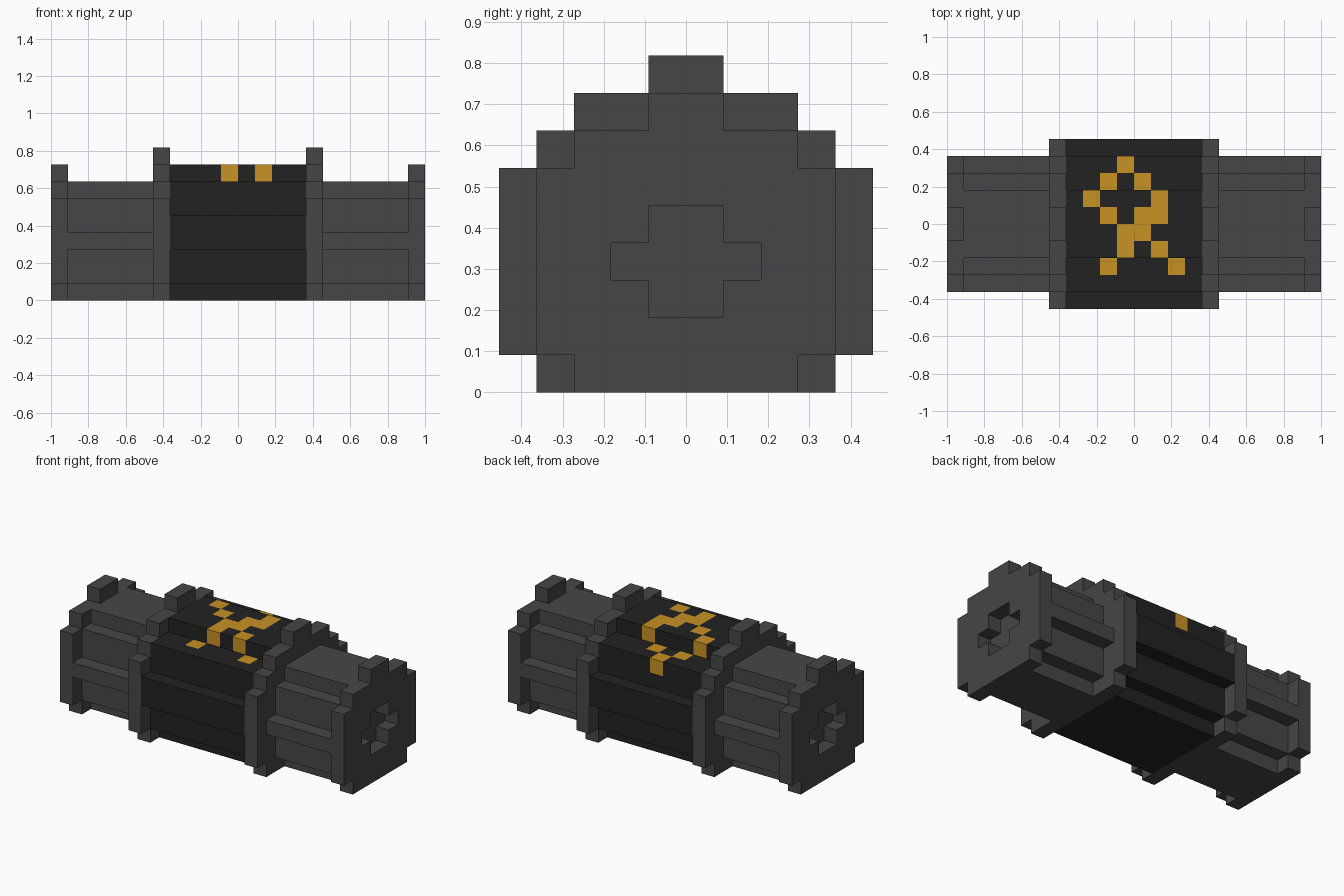
import bpy
import bmesh
import math
from mathutils import Vector

U = 1 / 11  # size of one block

cube = bpy.data.objects.get("Cube")
if cube:
    bpy.data.objects.remove(cube, do_unlink=True)


def make_material(name, rgb):
    mat = bpy.data.materials.new(name)
    mat.use_nodes = True
    mat.diffuse_color = (*rgb, 1)
    mat.node_tree.nodes["Principled BSDF"].inputs["Base Color"].default_value = (*rgb, 1)
    return mat


grey = make_material("dark grey", (0.061, 0.061, 0.061))
black = make_material("near black", (0.016, 0.016, 0.016))
gold = make_material("gold", (0.584, 0.287, 0.018))


def stepped_loop(steps):
    """Symmetric outline from (bottom, top, half width) rows, in blocks."""
    right = []
    for low, high, half in steps:
        right += [(half, low), (half, high)]
    return right + [(-y, z) for y, z in reversed(right)]


def extruded_mesh(x0, x1, outlines):
    """Fill the outlines (later ones are holes) and extrude them along x."""
    bm = bmesh.new()
    edges = []
    for outline in outlines:
        verts = [bm.verts.new((x0, y, z)) for y, z in outline]
        edges += [bm.edges.new((v, verts[i - 1])) for i, v in enumerate(verts)]
    bmesh.ops.triangle_fill(bm, edges=edges, use_beauty=True)
    out = bmesh.ops.extrude_face_region(bm, geom=bm.faces[:], use_keep_orig=True)
    moved = [g for g in out["geom"] if isinstance(g, bmesh.types.BMVert)]
    bmesh.ops.translate(bm, verts=moved, vec=(x1 - x0, 0, 0))
    bmesh.ops.recalc_face_normals(bm, faces=bm.faces[:])
    return bm


def finish(bm, name, materials):
    bmesh.ops.scale(bm, vec=(U, U, U), verts=bm.verts[:])
    mesh = bpy.data.meshes.new(name)
    bm.to_mesh(mesh)
    bm.free()
    for mat in materials:
        mesh.materials.append(mat)
    bpy.context.collection.objects.link(bpy.data.objects.new(name, mesh))


# Stepped cross-sections
GRIP = stepped_loop([(0, 1, 3), (1, 3, 4), (3, 5, 5), (5, 7, 4), (7, 8, 2)])
FLANGE = stepped_loop([(0, 1, 4), (1, 6, 5), (6, 7, 4), (7, 8, 3), (8, 9, 1)])
BARREL = stepped_loop([(0, 1, 2), (1, 3, 3), (3, 4, 4), (4, 6, 3), (6, 7, 2)])
END_CAP = stepped_loop([(0, 1, 3), (1, 6, 4), (6, 7, 3), (7, 8, 1)])
SOCKET = stepped_loop([(2, 3, 1), (3, 4, 2), (4, 5, 1)])

# Grey parts on both ends
for side, sign in (("left", 1), ("right", -1)):
    for part, inner, outer, outlines in (
        ("flange", 4, 5, [FLANGE]),
        ("barrel", 5, 10, [BARREL]),
        ("end_cap", 10, 11, [END_CAP, SOCKET]),
    ):
        bm = extruded_mesh(sign * inner, sign * outer, outlines)
        finish(bm, f"{side}_{part}", [grey])

# Central grip, cut into blocks where the gold inlay runs
bm = extruded_mesh(-4, 4, [GRIP])
cuts = [(Vector((i, 0, 0)), Vector((1, 0, 0))) for i in range(-3, 4)]
cuts += [(Vector((0, i, 0)), Vector((0, 1, 0))) for i in range(-3, 4)]
cuts.append((Vector((0, 0, 6)), Vector((0, 0, 1))))
for point, normal in cuts:
    bmesh.ops.bisect_plane(bm, geom=bm.verts[:] + bm.edges[:] + bm.faces[:],
                           dist=0.0001, plane_co=point, plane_no=normal)

# Gold blocks per row, from back to front, starting at x = -3
INLAY = ["..#...", ".#.#..", "#...#.", ".#.##.", "..##..", "..#.#.", ".#...#"]
marks = {(col - 3, 3 - row) for row, line in enumerate(INLAY)
         for col, char in enumerate(line) if char == "#"}
bm.normal_update()
for face in bm.faces:
    if abs(face.normal.x) > 0.5:
        continue
    inside = face.calc_center_median() - face.normal * 0.5
    cell = (math.floor(inside.x), math.floor(inside.y))
    if inside.z > 6 and cell in marks:
        face.material_index = 1
finish(bm, "grip", [black, gold])
